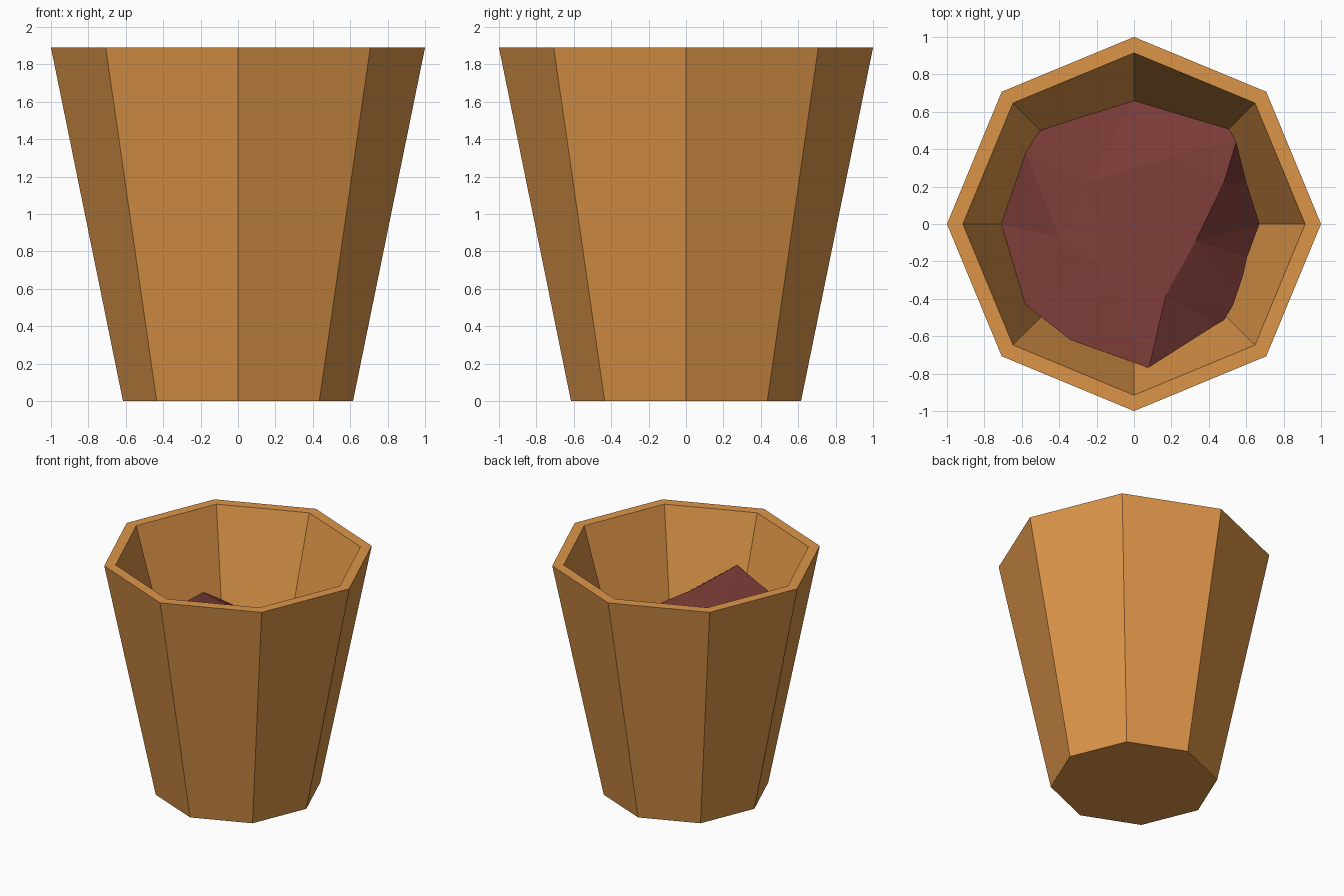
import bpy, bmesh, math
from mathutils import Vector
from mathutils.geometry import delaunay_2d_cdt

if "Cube" in bpy.data.objects:
    bpy.data.objects.remove(bpy.data.objects["Cube"])

SIDES = 8


def material(name, color):
    m = bpy.data.materials.new(name)
    m.diffuse_color = (*color, 1)
    m.use_nodes = True
    m.node_tree.nodes["Principled BSDF"].inputs["Base Color"].default_value = m.diffuse_color
    return m


def add_object(name, bm, mat):
    bmesh.ops.recalc_face_normals(bm, faces=bm.faces[:])
    me = bpy.data.meshes.new(name)
    bm.to_mesh(me)
    bm.free()
    me.materials.append(mat)
    ob = bpy.data.objects.new(name, me)
    bpy.context.collection.objects.link(ob)
    return ob


# Octagonal pot: outer wall, rim, inner wall and inner floor from one profile
bm = bmesh.new()
profile = [(0.615, 0), (1.0, 1.89), (0.915, 1.89), (0.408, 0.2)]
rings = []
for r, z in profile:
    rings.append([bm.verts.new((r * math.cos(i * math.tau / SIDES),
                                r * math.sin(i * math.tau / SIDES), z))
                  for i in range(SIDES)])
for a, b in zip(rings, rings[1:]):
    for i in range(SIDES):
        j = (i + 1) % SIDES
        bm.faces.new((a[i], a[j], b[j], b[i]))
bm.faces.new(rings[0][::-1])
bm.faces.new(rings[-1])
add_object("pot", bm, material("pot_clay", (0.72, 0.30, 0.065)))

# Soil lump: outline (counter-clockwise), ridge and inner points of its top
outline = [(0.08, -0.77, 1.50), (0.46, -0.55, 1.22), (0.53, -0.43, 1.20),
           (0.58, -0.28, 1.16), (0.61, -0.18, 1.09), (0.68, 0.0, 1.06),
           (0.61, 0.22, 1.13), (0.55, 0.45, 1.26), (0.51, 0.51, 1.23),
           (0.34, 0.57, 1.16), (0.0, 0.67, 1.03), (-0.50, 0.50, 1.21),
           (-0.585, 0.39, 1.29), (-0.72, 0.0, 1.20), (-0.58, -0.43, 1.37),
           (-0.34, -0.62, 1.43)]
ridge = [(0.17, -0.38, 1.44), (0.33, -0.09, 1.37), (0.48, 0.22, 1.32)]
inner = [(-0.13, -0.26, 1.43), (-0.40, -0.07, 1.37),
         (-0.25, 0.22, 1.34), (0.20, 0.36, 1.29)]
pts = outline + ridge + inner
n = len(outline)
edges = [(i, (i + 1) % n) for i in range(n)]
edges += [(0, n), (n, n + 1), (n + 1, n + 2), (n + 2, 7), (n, 2), (n + 1, 3)]
tris = delaunay_2d_cdt([Vector(p[:2]) for p in pts], edges, [list(range(n))],
                       1, 1e-5)[2]

bm = bmesh.new()
top = [bm.verts.new(p) for p in pts]
for t in tris:
    bm.faces.new([top[i] for i in t])
# tapering underside, hidden in the pot
low = [bm.verts.new((x * 0.55, y * 0.55, 0.45)) for x, y, z in outline]
for i in range(n):
    j = (i + 1) % n
    bm.faces.new((top[i], low[i], low[j], top[j]))
bm.faces.new(low)
add_object("soil", bm, material("soil_brown", (0.19, 0.043, 0.037)))
